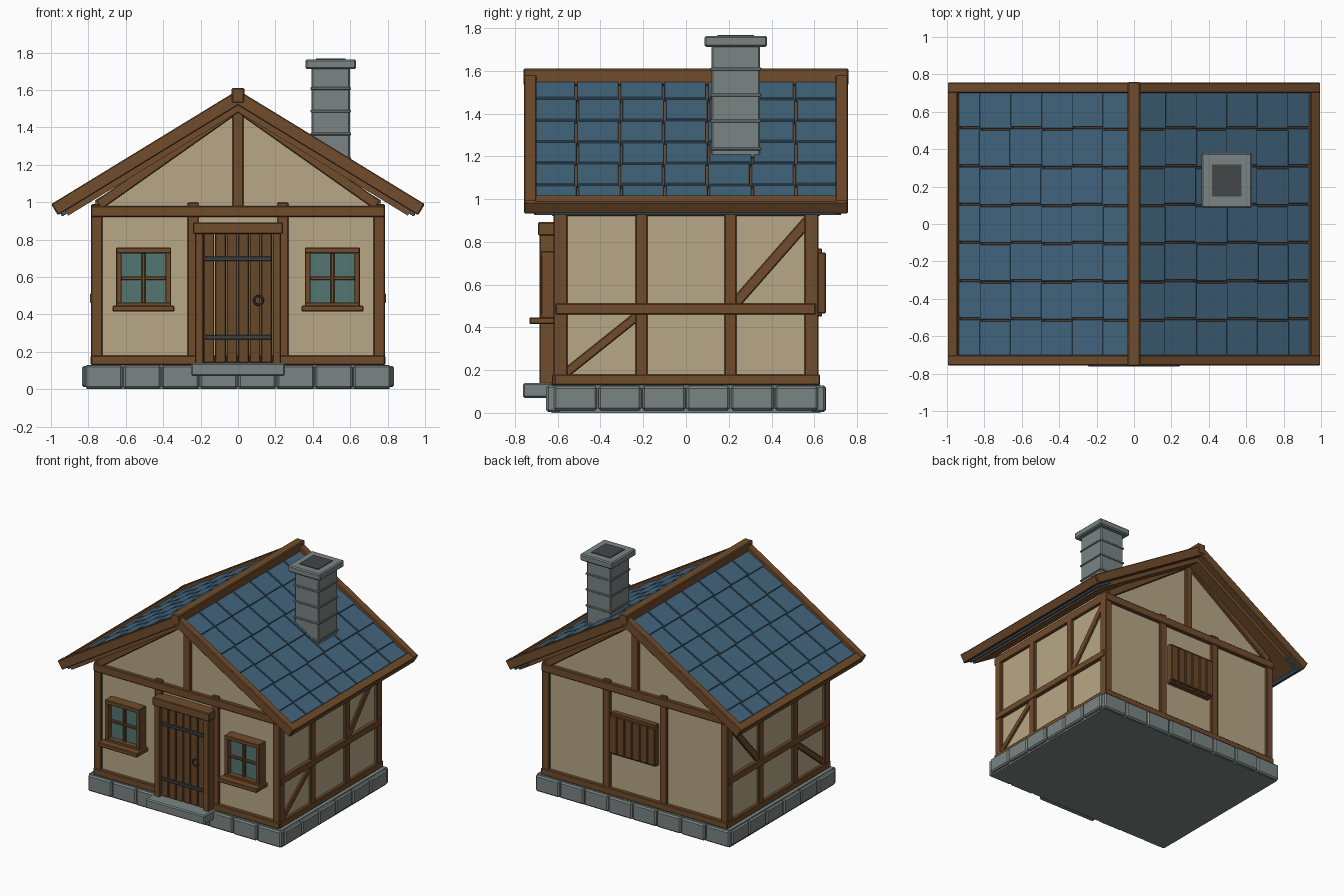
import bpy, bmesh, math, random
from mathutils import Matrix, Vector

if "Cube" in bpy.data.objects:
    bpy.data.objects.remove(bpy.data.objects["Cube"])

random.seed(4)


def material(name, r, g, b):
    def lin(c):
        c /= 255
        return c / 12.92 if c <= 0.04045 else ((c + 0.055) / 1.055) ** 2.4
    m = bpy.data.materials.new(name)
    m.diffuse_color = (lin(r), lin(g), lin(b), 1)
    m.use_nodes = True
    m.node_tree.nodes["Principled BSDF"].inputs["Base Color"].default_value = m.diffuse_color
    return m


PLASTER = material("plaster", 184, 167, 134)
WOOD = material("timber", 112, 76, 44)
DOOR = material("door wood", 104, 71, 41)
STONE = material("stone", 122, 133, 132)
TILE = material("blue tile", 67, 102, 126)
GLASS = material("green glass", 82, 118, 113)
IRON = material("dark iron", 58, 63, 66)
SOOT = material("soot", 66, 71, 73)


def box(bm, x, y, z, m=Matrix()):
    """Add a box given its (low, high) range on each axis."""
    c = Vector([(a + b) / 2 for a, b in (x, y, z)])
    size = [abs(b - a) for a, b in (x, y, z)]
    bmesh.ops.create_cube(bm, size=1, matrix=m @ Matrix.Translation(c) @ Matrix.Diagonal((*size, 1)))


def finish(name, bm, mat, bevel=0.005):
    bmesh.ops.recalc_face_normals(bm, faces=bm.faces)
    me = bpy.data.meshes.new(name)
    bm.to_mesh(me)
    bm.free()
    ob = bpy.data.objects.new(name, me)
    me.materials.append(mat)
    bpy.context.collection.objects.link(ob)
    if bevel:
        b = ob.modifiers.new("bevel", 'BEVEL')
        b.width, b.segments = bevel, 1
    return ob


def part(name, mat, boxes, bevel=0.005):
    bm = bmesh.new()
    for b in boxes:
        box(bm, *b)
    return finish(name, bm, mat, bevel)


def span(s, a, b):
    """Range a..b, flipped to the negative side when s is -1."""
    return (a, b) if s > 0 else (-b, -a)


def strut(axis, p, q, w, depth):
    """Slanted beam from p to q (u, z) in the plane across the given axis."""
    du, dz = q[0] - p[0], q[1] - p[1]
    L, mid = math.hypot(du, dz), ((p[0] + q[0]) / 2, (p[1] + q[1]) / 2)
    d = sum(depth) / 2
    t = (depth[1] - depth[0]) / 2
    a = math.atan2(dz, du)
    if axis == 'X':
        m = Matrix.Translation((d, mid[0], mid[1])) @ Matrix.Rotation(a, 4, 'X')
        return ((-t, t), (-L / 2, L / 2), (-w / 2, w / 2), m)
    m = Matrix.Translation((mid[0], d, mid[1])) @ Matrix.Rotation(-a, 4, 'Y')
    return ((-L / 2, L / 2), (-t, t), (-w / 2, w / 2), m)


SIDES = (-1, 1)

# Plaster walls with gables
bm = bmesh.new()
outline = [(-.765, .12), (.765, .12), (.765, 1.01), (0, 1.475), (-.765, 1.01)]
f = bm.faces.new([bm.verts.new((x, -.6, z)) for x, z in outline])
new = bmesh.ops.extrude_face_region(bm, geom=[f])['geom']
bmesh.ops.translate(bm, vec=(0, 1.2, 0), verts=[v for v in new if isinstance(v, bmesh.types.BMVert)])
finish("plaster_walls", bm, PLASTER, 0)

# Stone foundation: core, rim blocks and door step
part("foundation_core", STONE, [((-.81, .81), (-.63, .63), (0, .13))], 0)
blocks = []
for s in SIDES:
    for i in range(8):
        x = -.82 + i * .205
        blocks.append(((x + .003, x + .202), span(s, .58, .65 + random.uniform(-.004, .006)), (.004, .128)))
    for i in range(6):
        y = -.62 + i * .2067
        blocks.append((span(s, .75, .83 + random.uniform(-.004, .006)), (y + .003, y + .204), (.012, .125)))
part("foundation_blocks", STONE, blocks, 0.01)
part("door_step", STONE, [((-.25, .25), (-.763, -.62), (.07, .14))], 0.008)

# Timber frame: posts, plates, rails and braces
posts, beams, braces = [], [], []
for s in SIDES:
    for t in SIDES:
        posts.append((span(s, .725, .785), span(t, .555, .62), (.13, .99)))
        posts.append((span(s, .21, .27), span(t, .57, .62), (.13, .998)))
        posts.append((span(s, .74, .785), span(t, .18, .237), (.13, .97)))
        braces.append(strut('Y', (s * .745, .985), (0, 1.51), .055, span(t, .57, .622)))
    beams += [((-.785, .785), span(s, .56, .627), (.13, .18)),
              ((-.785, .785), span(s, .56, .627), (.92, .98)),
              (span(s, .73, .788), (-.615, .627), (.13, .18)),
              (span(s, .73, .785), (-.615, .62), (.92, .985)),
              (span(s, .73, .792), (-.61, .607), (.46, .512))]
    posts.append(((-.03, .03), span(s, .57, .62), (.95, 1.49)))
    braces.append(strut('X', (-.57, .18), (-.22, .46), .042, span(s, .74, .78)))
    braces.append(strut('X', (.22, .50), (.58, .91), .05, span(s, .74, .78)))
part("wall_posts", WOOD, posts)
part("wall_beams", WOOD, beams)
part("wall_braces", WOOD, braces)

# Front door
part("door_frame", WOOD, [(span(s, .185, .23), (-.685, -.58), (.135, .84)) for s in SIDES]
     + [((-.24, .24), (-.692, -.58), (.83, .892))])
part("door_planks", DOOR, [((-.185 + i * .0617, -.127 + i * .0617), (-.66, -.6), (.14, .835)) for i in range(6)])
part("door_straps", IRON, [((-.18, .18), (-.671, -.65), (z, z + .025)) for z in (.265, .685)], 0.003)
bpy.ops.mesh.primitive_torus_add(major_radius=.024, minor_radius=.006, major_segments=16, minor_segments=6,
                                 location=(.11, -.67, .475), rotation=(math.pi / 2, 0, 0))
ring = bpy.context.object
ring.name = "door_ring"
ring.data.materials.append(IRON)

# Front windows
for s, side in ((-1, "left"), (1, "right")):
    c = s * .505
    part("window_glass_" + side, GLASS, [((c - .13, c + .13), (-.64, -.59), (.45, .74))], 0)
    frame = [((c + a, c + b), (-.678, -.59), (.44, .755)) for a, b in ((-.147, -.117), (.117, .147))]
    frame += [((c - .147, c + .147), (-.68, -.59), (z, z + .03)) for z in (.435, .727)]
    frame += [((c - .01, c + .01), (-.655, -.6), (.44, .74)), ((c - .12, c + .12), (-.653, -.6), (.583, .603))]
    part("window_frame_" + side, WOOD, frame, 0.004)
    part("window_sill_" + side, WOOD, [((c - .165, c + .165), (-.733, -.59), (.415, .447))])

# Closed shutter on the back
part("back_shutter_frame", WOOD, [((-.19, .19), (.59, .637), (.45, .77))])
part("back_shutter_planks", DOOR, [((-.195 + i * .065, -.133 + i * .065), (.61, .655), (.465, .75)) for i in range(6)])

# Roof: everything is laid out in slope space (x down the slope, z outward)
PITCH = math.atan(.611)
deck, trim, tiles = [], [], []
for s in SIDES:
    base = Matrix.Diagonal((s, 1, 1, 1)) @ Matrix.Translation((0, 0, 1.6)) @ Matrix.Rotation(PITCH, 4, 'Y')
    deck.append(((.03, 1.125), (-.71, .71), (-.1, -.045), base))
    for t in SIDES:
        trim.append(((.0, 1.169), span(t, .7, .757), (-.07, 0), base))
    trim.append(((1.11, 1.171), (-.75, .75), (-.068, -.003), base))
    tiles.append(((1.02, 1.155), (-.71, .725), (-.087, -.071), base))
    for r in range(6):
        s0 = .01 + r * .193
        m = base @ Matrix.Translation((s0, 0, -.03)) @ Matrix.Rotation(-.055, 4, 'Y')
        for c in range(7):
            y = -.715 + c * .2043 + (.004 if r % 2 else -.004)
            end = min(.2 + random.uniform(-.004, .004), 1.15 - s0)
            tiles.append(((0, end), (y + .004, y + .2), (-.022, .0), m))
part("roof_deck", WOOD, deck, 0)
part("roof_edge_boards", WOOD, trim)
part("roof_tiles", TILE, tiles, 0.003)
part("roof_ridge_beam", WOOD, [((-.034, .034), (-.76, .76), (1.53, 1.61))], 0.006)

# Chimney: shaft, thin mortar courses, cap and dark flue
cx, cy = .496, .233


def square(h, z0, z1, k=.011):
    return ((cx - h, cx + h), (cy - h - k, cy + h + k), (z0, z1))


part("chimney_shaft", STONE, [square(.102, 1.19, 1.72)], 0.006)
part("chimney_courses", STONE, [square(.108, z - .007, z + .007) for z in (1.235, 1.365, 1.487, 1.608)], 0.003)
part("chimney_cap", STONE, [square(.136, 1.712, 1.763)], 0.008)
part("chimney_flue", SOOT, [square(.08, 1.74, 1.768, .006)], 0)
